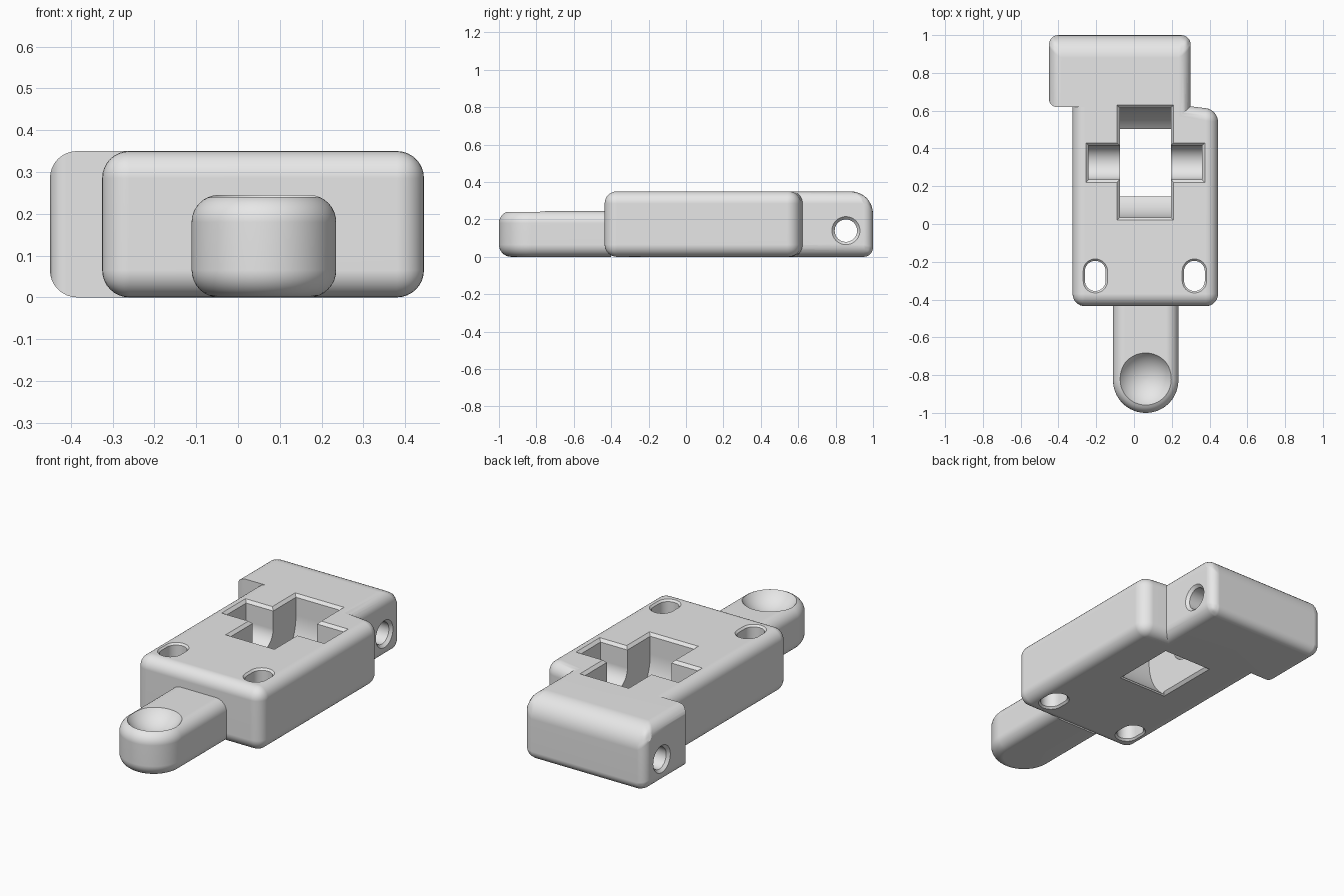
import bpy, bmesh
from math import sin, cos, pi, radians

cube = bpy.data.objects.get("Cube")
if cube:
    bpy.data.objects.remove(cube, do_unlink=True)

HEIGHT = 0.35
ROUND = 0.065

grey = bpy.data.materials.new("plain_grey")
grey.use_nodes = True
grey.diffuse_color = (0.8, 0.8, 0.8, 1)
grey.node_tree.nodes["Principled BSDF"].inputs["Base Color"].default_value = (0.8, 0.8, 0.8, 1)


def make_object(name, bm):
    bmesh.ops.recalc_face_normals(bm, faces=bm.faces)
    mesh = bpy.data.meshes.new(name)
    bm.to_mesh(mesh)
    bm.free()
    mesh.materials.append(grey)
    obj = bpy.data.objects.new(name, mesh)
    bpy.context.collection.objects.link(obj)
    return obj


def loft(name, rings, weight=None):
    """Skin closed rings of points; weight gives a rounding radius per edge."""
    bm = bmesh.new()
    rows = [[bm.verts.new(p) for p in ring] for ring in rings]
    for a, b in zip(rows, rows[1:]):
        for i in range(len(a)):
            j = (i + 1) % len(a)
            bm.faces.new((a[i], a[j], b[j], b[i]))
    bm.faces.new(rows[0][::-1])
    bm.faces.new(rows[-1])
    if weight:
        layer = bm.edges.layers.float.new("bevel_weight_edge")
        for e in bm.edges:
            e[layer] = weight((e.verts[0].co + e.verts[1].co) / 2) / 0.12
    return make_object(name, bm)


def apply_modifier(obj, mod):
    bpy.context.view_layer.objects.active = obj
    bpy.ops.object.modifier_apply(modifier=mod.name)


def round_edges(obj):
    mod = obj.modifiers.new("rounding", "BEVEL")
    mod.limit_method = "WEIGHT"
    mod.width = 0.12
    mod.segments = 8
    apply_modifier(obj, mod)


def combine(obj, other, operation):
    other.hide_render = True
    mod = obj.modifiers.new("combine", "BOOLEAN")
    mod.operation = operation
    mod.solver = "EXACT"
    mod.object = other
    apply_modifier(obj, mod)
    bpy.data.objects.remove(other, do_unlink=True)


def plan(points, z):
    return [(x, y, z) for x, y in points]


def rect(x0, x1, y0, y1, grow=0.0):
    x0, x1, y0, y1 = x0 - grow, x1 + grow, y0 - grow, y1 + grow
    return [(x0, y0), (x1, y0), (x1, y1), (x0, y1)]


def arc(cx, cy, r, start, end, n=24):
    angles = [start + (end - start) * i / n for i in range(n + 1)]
    return [(cx + r * cos(a), cy + r * sin(a)) for a in angles]


# Main housing
outline = [(-0.325, -0.435), (0.445, -0.435), (0.445, 0.605), (-0.325, 0.70)]
housing = loft("housing", [plan(outline, 0), plan(outline, HEIGHT)],
               lambda m: 0 if m.y > 0.69 else ROUND)
round_edges(housing)


# Hinge block across the back
def block_radius(m):
    if m.y < 0.51:
        return 0
    if m.y > 0.99:
        return 0.12 if m.z > 0.3 else 0.05
    return ROUND


outline = rect(-0.45, 0.30, 0.5, 1.0)
block = loft("hinge_block", [plan(outline, 0), plan(outline, HEIGHT)], block_radius)
round_edges(block)

# Notch beside the housing, leaving a rounded corner on the block
notch = [(-0.6, 0.4), (-0.25, 0.4), (-0.25, 0.62)]
notch += arc(-0.41, 0.66, 0.04, 1.5 * pi, pi, 8) + [(-0.46, 0.68), (-0.6, 0.68)]
combine(block, loft("notch_cutter", [plan(notch, -0.1), plan(notch, 0.5)]), "DIFFERENCE")
combine(housing, block, "UNION")


# Wheel well and axle recess: round-bottomed channels with chamfered mouths
def channel(r, x0, x1):
    profile = arc(0.325, 0.235, r, pi, 2 * pi, 40)
    profile += [(0.325 + r, 0.45), (0.325 - r, 0.45)]
    return loft("channel_cutter", [[(x, y, z) for y, z in profile] for x in (x0, x1)])


def mouth(x0, x1, y0, y1, face, up):
    rings = [plan(rect(x0, x1, y0, y1, g), face + up * (g - 0.015))
             for g in (-0.015, 0.025)]
    return loft("mouth_cutter", rings)


for r, x0, x1 in ((0.29, -0.075, 0.195), (0.09, -0.24, 0.36)):
    combine(housing, channel(r, x0, x1), "DIFFERENCE")
    combine(housing, mouth(x0, x1, 0.325 - r, 0.325 + r, HEIGHT, 1), "DIFFERENCE")
combine(housing, mouth(-0.075, 0.195, 0.155, 0.495, 0, -1), "DIFFERENCE")


# Two oblong screw slots
def slot_ring(cx, r, z):
    pts = arc(cx, -0.25, r, 0, pi, 16) + arc(cx, -0.30, r, pi, 2 * pi, 16)
    return plan(pts, z)


for cx in (-0.205, 0.32):
    rings = [slot_ring(cx, r, z) for r, z in
             ((0.075, -0.01), (0.055, 0.01), (0.055, 0.34), (0.075, 0.36))]
    combine(housing, loft("slot_cutter", rings), "DIFFERENCE")

# Countersunk hinge bore through the block
rings = []
for x, r in ((-0.46, 0.085), (-0.435, 0.06), (0.285, 0.06), (0.31, 0.085)):
    rings.append([(x, y, z) for y, z in arc(0.855, 0.14, r, 0, 2 * pi, 40)[:-1]])
combine(housing, loft("bore_cutter", rings), "DIFFERENCE")


# Finger tab with rounded rim, and a thumb dish in its top
def tab_ring(inset, z):
    r = 0.173 - inset
    pts = arc(0.062, -0.827, r, pi, 2 * pi, 40)
    return plan(pts + [(0.062 + r, -0.40), (0.062 - r, -0.40)], z)


TAB_TOP = 0.245
steps = [radians(90 * i / 8) for i in range(9)]
rings = [tab_ring(ROUND * (1 - sin(a)), ROUND * (1 - cos(a))) for a in steps]
rings += [tab_ring(ROUND * (1 - cos(a)), TAB_TOP - ROUND * (1 - sin(a))) for a in steps]
tab = loft("finger_tab", rings)

bm = bmesh.new()
bmesh.ops.create_uvsphere(bm, u_segments=64, v_segments=40, radius=0.166)
bmesh.ops.translate(bm, verts=bm.verts, vec=(0.062, -0.822, TAB_TOP + 0.09))
combine(tab, make_object("dish_cutter", bm), "DIFFERENCE")

# Smooth shading with crisp edges and flat large faces
bpy.ops.object.select_all(action="DESELECT")
for obj in (housing, tab):
    obj.select_set(True)
bpy.context.view_layer.objects.active = housing
bpy.ops.object.shade_smooth_by_angle(angle=radians(25))
for obj in (housing, tab):
    obj.modifiers.new("flat_normals", "WEIGHTED_NORMAL").keep_sharp = True
